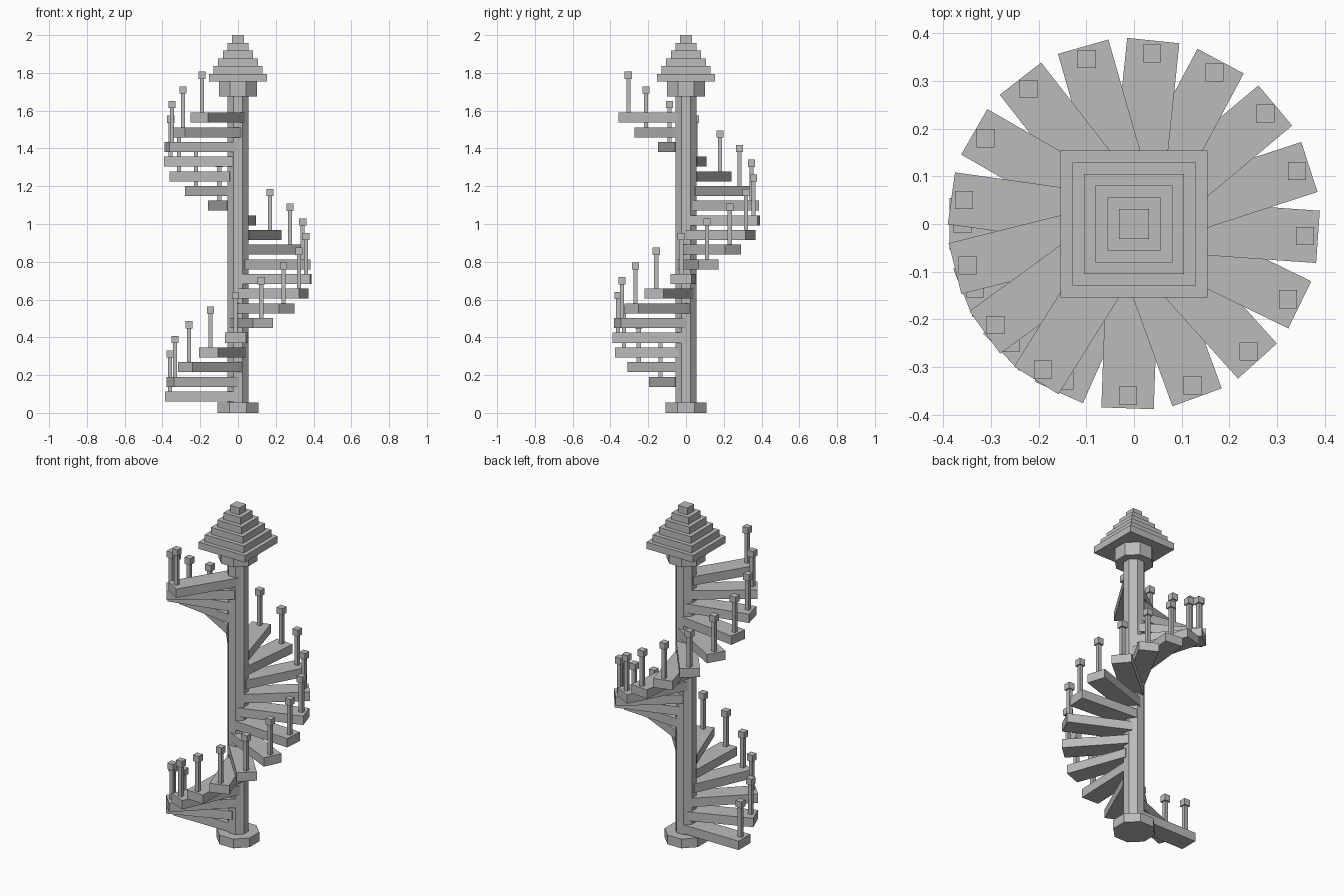
import bpy
from math import radians, cos, sin, pi
from mathutils import Matrix

cube = bpy.data.objects.get("Cube")
if cube:
    bpy.data.objects.remove(cube, do_unlink=True)

stone = bpy.data.materials.new("grey stone")
stone.use_nodes = True
GREY = (0.5, 0.5, 0.5, 1)
stone.diffuse_color = GREY
stone.node_tree.nodes["Principled BSDF"].inputs["Base Color"].default_value = GREY


def finish(name, matrix):
    """Name the new part, bake its transform and colour it."""
    ob = bpy.context.object
    ob.name = ob.data.name = name
    ob.data.transform(matrix)
    ob.data.materials.append(stone)
    return ob


def box(name, center, size, turn=0):
    """Box of a given size, turned about the central axis."""
    bpy.ops.mesh.primitive_cube_add(size=1)
    return finish(name, Matrix.Rotation(turn, 4, "Z") @ Matrix.Translation(center)
                  @ Matrix.Diagonal((*size, 1)))


def octagon(name, apothem, bottom, top):
    """Eight-sided prism with a flat side to the front."""
    bpy.ops.mesh.primitive_cylinder_add(vertices=8, radius=apothem / cos(pi / 8),
                                        depth=top - bottom)
    return finish(name, Matrix.Translation((0, 0, (top + bottom) / 2))
                  @ Matrix.Rotation(pi / 8, 4, "Z"))


# Central column
octagon("base", 0.109, 0, 0.055)
octagon("column", 0.055, 0.05, 1.68)
octagon("collar", 0.1, 1.675, 1.755)

# Stepped square roof
TIER = 0.041
for i in range(6):
    side = 2 * (0.154 - 0.0245 * i)
    box(f"roof_tier_{i + 1}", (0, 0, 2 - TIER * (5.5 - i)), (side, side, TIER))

# Winding treads, each with an upright baluster and square cap
INNER, OUTER, THICK = 0.02, 0.387, 0.053
POST_RADIUS, POST_HEIGHT, CAP = 0.36, 0.217, 0.038
for i in range(20):
    angle = radians(180 + 22 * i)
    z = 0.087 + 0.0777 * i
    box(f"tread_{i + 1}", ((INNER + OUTER) / 2, 0, z),
        (OUTER - INNER, 0.11, THICK), angle)
    x, y = POST_RADIUS * cos(angle), POST_RADIUS * sin(angle)
    foot = z + THICK / 2
    rod = POST_HEIGHT - CAP
    box(f"baluster_{i + 1}", (x, y, foot + rod / 2), (0.022, 0.022, rod))
    box(f"baluster_cap_{i + 1}", (x, y, foot + rod + CAP / 2), (CAP, CAP, CAP))
